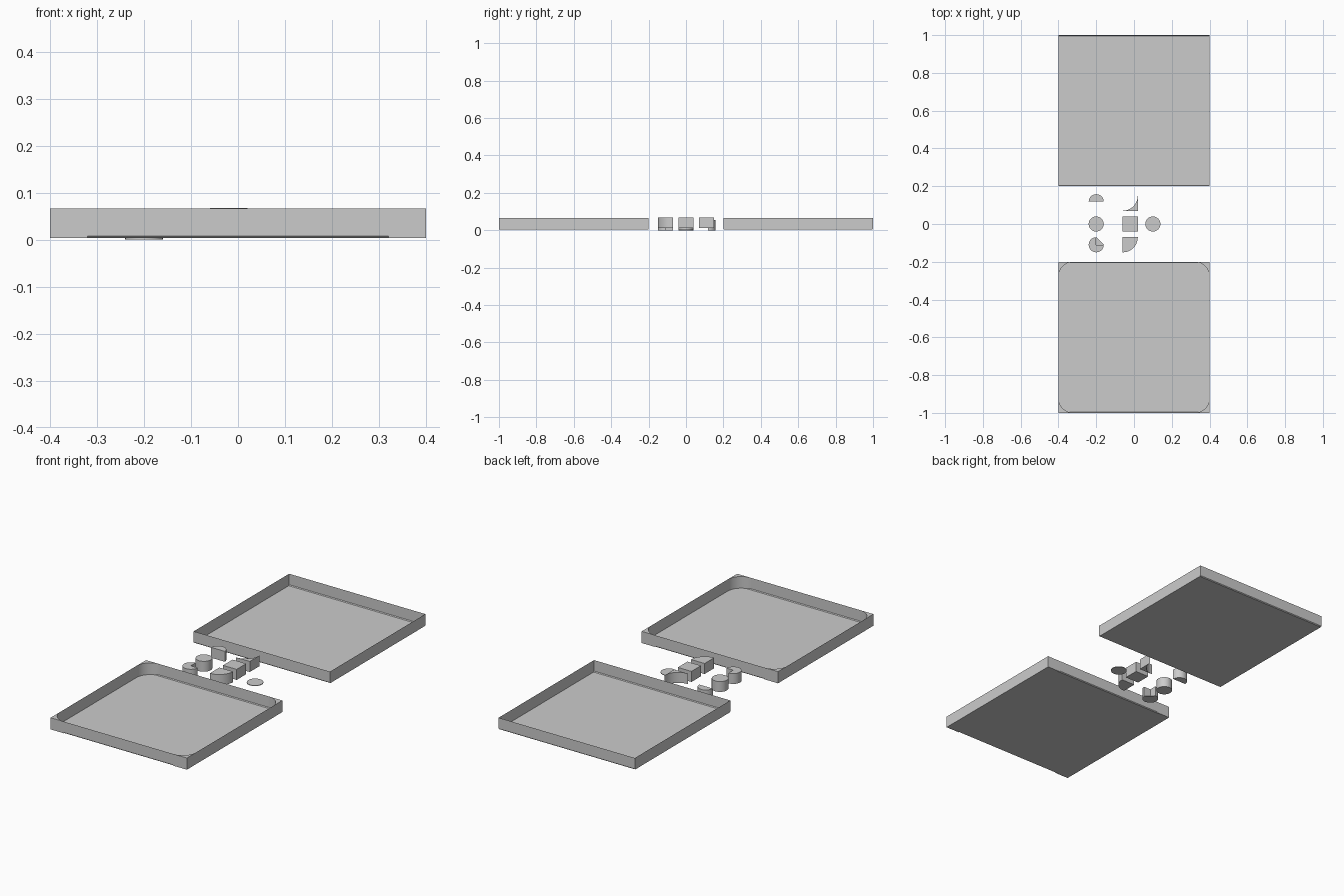
import bpy, bmesh
from math import cos, sin, radians

if "Cube" in bpy.data.objects:
    bpy.data.objects.remove(bpy.data.objects["Cube"])

TRAY_BOTTOM, TRAY_TOP = 0.004, 0.066


def finish(name, bm):
    bmesh.ops.recalc_face_normals(bm, faces=bm.faces)
    me = bpy.data.meshes.new(name)
    bm.to_mesh(me)
    bm.free()
    ob = bpy.data.objects.new(name, me)
    bpy.context.collection.objects.link(ob)
    bpy.ops.object.select_all(action='DESELECT')
    ob.select_set(True)
    bpy.context.view_layer.objects.active = ob
    bpy.ops.object.shade_smooth_by_angle(angle=radians(30))
    return ob


def prism(name, pts, z0, z1):
    """Extrude an xy outline from z0 to z1."""
    bm = bmesh.new()
    face = bm.faces.new([bm.verts.new((x, y, z0)) for x, y in pts])
    ext = bmesh.ops.extrude_face_region(bm, geom=[face], use_keep_orig=True)
    verts = [g for g in ext['geom'] if isinstance(g, bmesh.types.BMVert)]
    bmesh.ops.translate(bm, verts=verts, vec=(0, 0, z1 - z0))
    return finish(name, bm)


def arc(cx, cy, r, a0, a1, n):
    return [(cx + r * cos(radians(a0 + (a1 - a0) * i / n)),
             cy + r * sin(radians(a0 + (a1 - a0) * i / n))) for i in range(n + 1)]


def tray(name, cy):
    """Open thin shell with a chamfer along the lower front and back edges."""
    c, h = 0.004, 0.4
    prof = [(-h, TRAY_TOP), (-h, TRAY_BOTTOM + c), (-h + c, TRAY_BOTTOM)]
    prof += [(-y, z) for y, z in reversed(prof)]
    bm = bmesh.new()
    rows = [[bm.verts.new((x, cy + y, z)) for y, z in prof] for x in (-h, h)]
    for i in range(len(prof) - 1):
        bm.faces.new((rows[0][i], rows[0][i + 1], rows[1][i + 1], rows[1][i]))
    for row in rows:
        bm.faces.new(row)
    return finish(name, bm)


# Two square trays
tray("square_tray", 0.6)
tray("rounded_tray", -0.6)

# Concave corner fillers of the rounded tray
for sx in (-1, 1):
    for sy in (-1, 1):
        pts = [(sx * 0.4, -0.6 + sy * 0.4)]
        pts += [(sx * x, -0.6 + sy * y) for x, y in arc(0.32, 0.32, 0.08, 0, 90, 12)]
        prism("tray_corner", pts, TRAY_BOTTOM, TRAY_TOP)

# Left column: round pieces
LOW, HIGH = 0.0, 0.055
prism("round_peg", arc(-0.2, 0, 0.04, 0, 360, 32)[:-1], LOW, HIGH)
prism("half_round_peg", arc(-0.2, 0.118, 0.04, 0, 180, 16), LOW, HIGH)
prism("three_quarter_peg", [(-0.2, -0.11)] + arc(-0.2, -0.11, 0.04, 90, 360, 24), LOW, HIGH)

# Triangular web under the three quarter peg
bm = bmesh.new()
bm.faces.new([bm.verts.new(p) for p in
              ((-0.2, -0.11, LOW), (-0.2, -0.07, LOW), (-0.16, -0.11, LOW))])
finish("peg_web", bm)

# Middle column: square, convex and concave blocks
LOW, HIGH = 0.012, 0.068
prism("square_block", [(-0.06, -0.04), (0.02, -0.04), (0.02, 0.04), (-0.06, 0.04)], LOW, HIGH)
prism("convex_block", [(-0.06, -0.07)] + arc(-0.06, -0.07, 0.08, -90, 0, 16), LOW, HIGH)
prism("concave_block", [(0.02, 0.07)] + arc(-0.06, 0.15, 0.08, 0, -90, 16), LOW, HIGH)

# Flat disc on the right
prism("flat_disc", arc(0.1, 0, 0.04, 0, 360, 32)[:-1], 0.004, 0.007)
